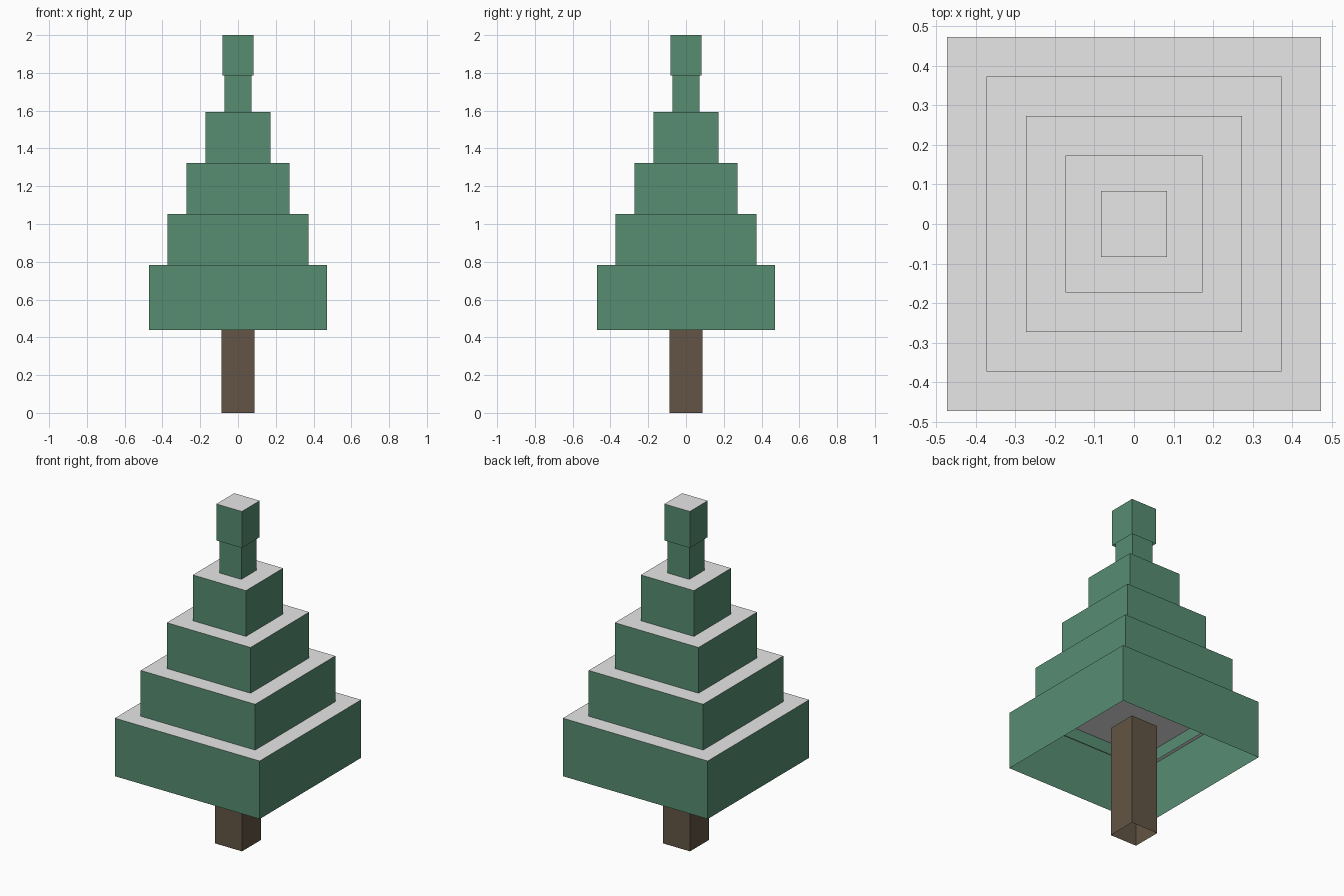
import bpy
import bmesh

if "Cube" in bpy.data.objects:
    bpy.data.objects.remove(bpy.data.objects["Cube"])


def material(name, rgb):
    mat = bpy.data.materials.new(name)
    mat.diffuse_color = (*rgb, 1.0)
    mat.use_nodes = True
    mat.node_tree.nodes["Principled BSDF"].inputs["Base Color"].default_value = mat.diffuse_color
    return mat


GREEN = material("leaf green", (0.095, 0.264, 0.167))
GREY = material("pale grey", (0.80, 0.80, 0.80))
BROWN = material("bark brown", (0.124, 0.090, 0.059))


def open_box(name, half, z0, z1, side, top=None):
    """Square box without a floor; the lid is kept only if it has a material."""
    bm = bmesh.new()
    bmesh.ops.create_cube(bm, size=1.0)
    bm.normal_update()
    removed = [f for f in bm.faces
               if f.normal.z < -0.5 or (top is None and f.normal.z > 0.5)]
    bmesh.ops.delete(bm, geom=removed, context='FACES')
    for f in bm.faces:
        f.material_index = 1 if f.normal.z > 0.5 else 0
    for v in bm.verts:
        v.co.x *= 2 * half
        v.co.y *= 2 * half
        v.co.z = z1 if v.co.z > 0 else z0
    mesh = bpy.data.meshes.new(name)
    bm.to_mesh(mesh)
    bm.free()
    mesh.materials.append(side)
    if top:
        mesh.materials.append(top)
    obj = bpy.data.objects.new(name, mesh)
    bpy.context.collection.objects.link(obj)
    return obj


# Trunk: hollow square tube reaching up inside the lowest tier
open_box("trunk", 0.088, 0.0, 0.66, BROWN)

# Foliage tiers: equal heights, each overlapping the one below
for i, half in enumerate((0.472, 0.373, 0.273, 0.173)):
    z = 0.44 + 0.27 * i
    open_box(f"foliage_tier_{i + 1}", half, z, z + 0.342, GREEN, GREY)

# Tip: narrow stem with a slightly wider cap
open_box("tip_stem", 0.071, 1.56, 1.80, GREEN)
open_box("tip_cap", 0.083, 1.785, 2.0, GREEN, GREY)
